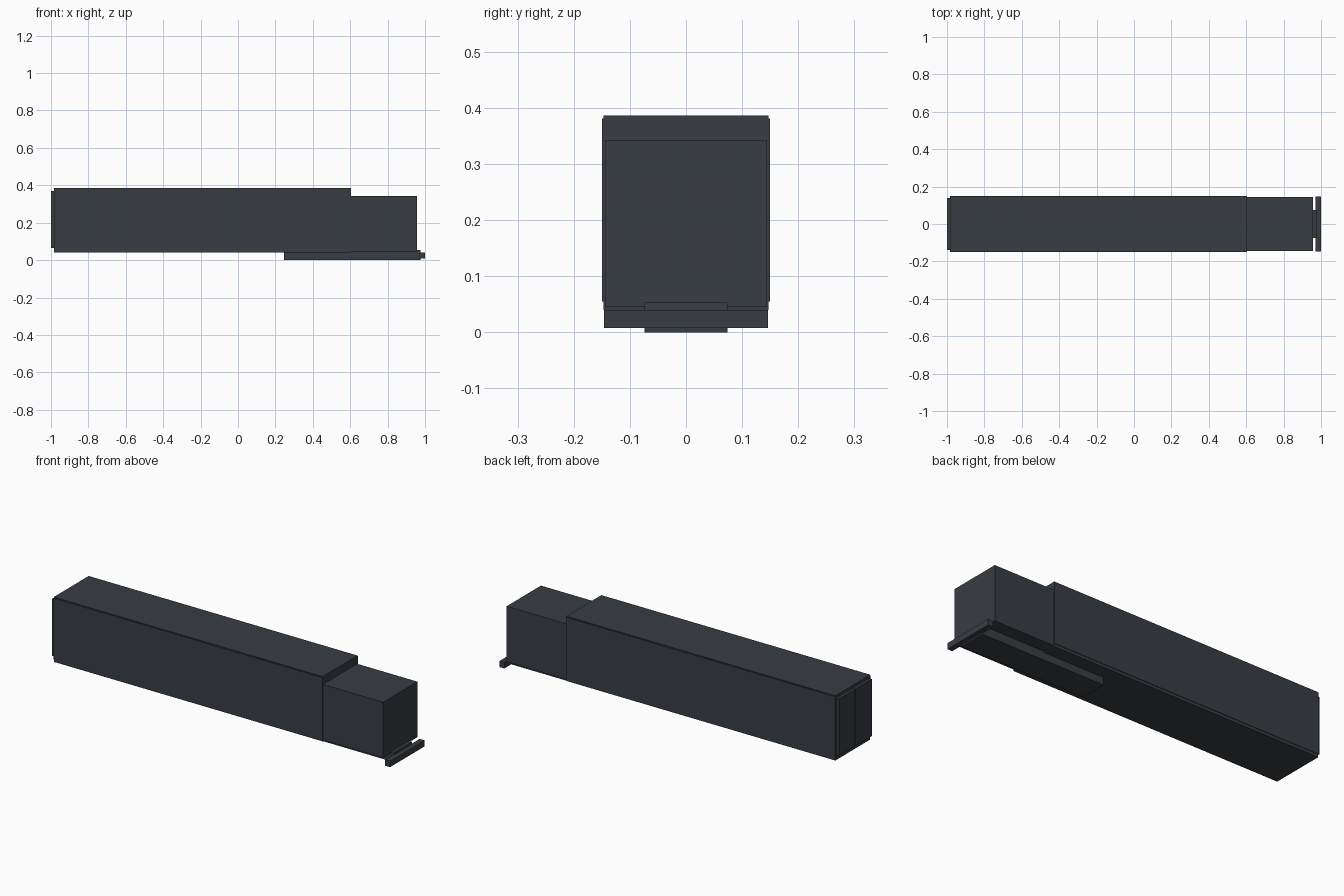
import bpy

cube = bpy.data.objects.get("Cube")
if cube:
    bpy.data.objects.remove(cube, do_unlink=True)

# Single dark paint colour
slate = bpy.data.materials.new("dark slate paint")
slate.use_nodes = True
COLOUR = (0.04, 0.047, 0.056, 1)
slate.diffuse_color = COLOUR
slate.node_tree.nodes["Principled BSDF"].inputs["Base Color"].default_value = COLOUR


def box(name, x, y, z):
    """Box spanning the given (min, max) ranges."""
    spans = (x, y, z)
    bpy.ops.mesh.primitive_cube_add(size=1, location=[(a + b) / 2 for a, b in spans])
    ob = bpy.context.object
    ob.name = name
    ob.scale = [b - a for a, b in spans]
    bpy.ops.object.transform_apply(location=False, rotation=False, scale=True)
    ob.data.materials.append(slate)
    return ob


REAR, STEP = -0.985, 0.603

# Main cargo body and the lower nose ahead of it
box("cargo_body", (REAR, STEP), (-0.147, 0.147), (0.04, 0.386))
box("nose_section", (STEP - 0.01, 0.958), (-0.144, 0.144), (0.046, 0.343))

# Mirrored side panels and rear doors
for side, label in ((-1, "right"), (1, "left")):
    box(label + "_side_panel", (REAR, STEP),
        sorted((side * 0.14, side * 0.15)), (0.055, 0.381))
    box(label + "_rear_door", (-1, REAR + 0.005),
        sorted((side * 0.001, side * 0.139)), (0.065, 0.37))

# Underframe beam and the cross bar at its tip
box("underframe_beam", (0.245, 0.975), (-0.074, 0.074), (0, 0.053))
box("front_cross_bar", (0.971, 1), (-0.146, 0.146), (0.008, 0.04))
